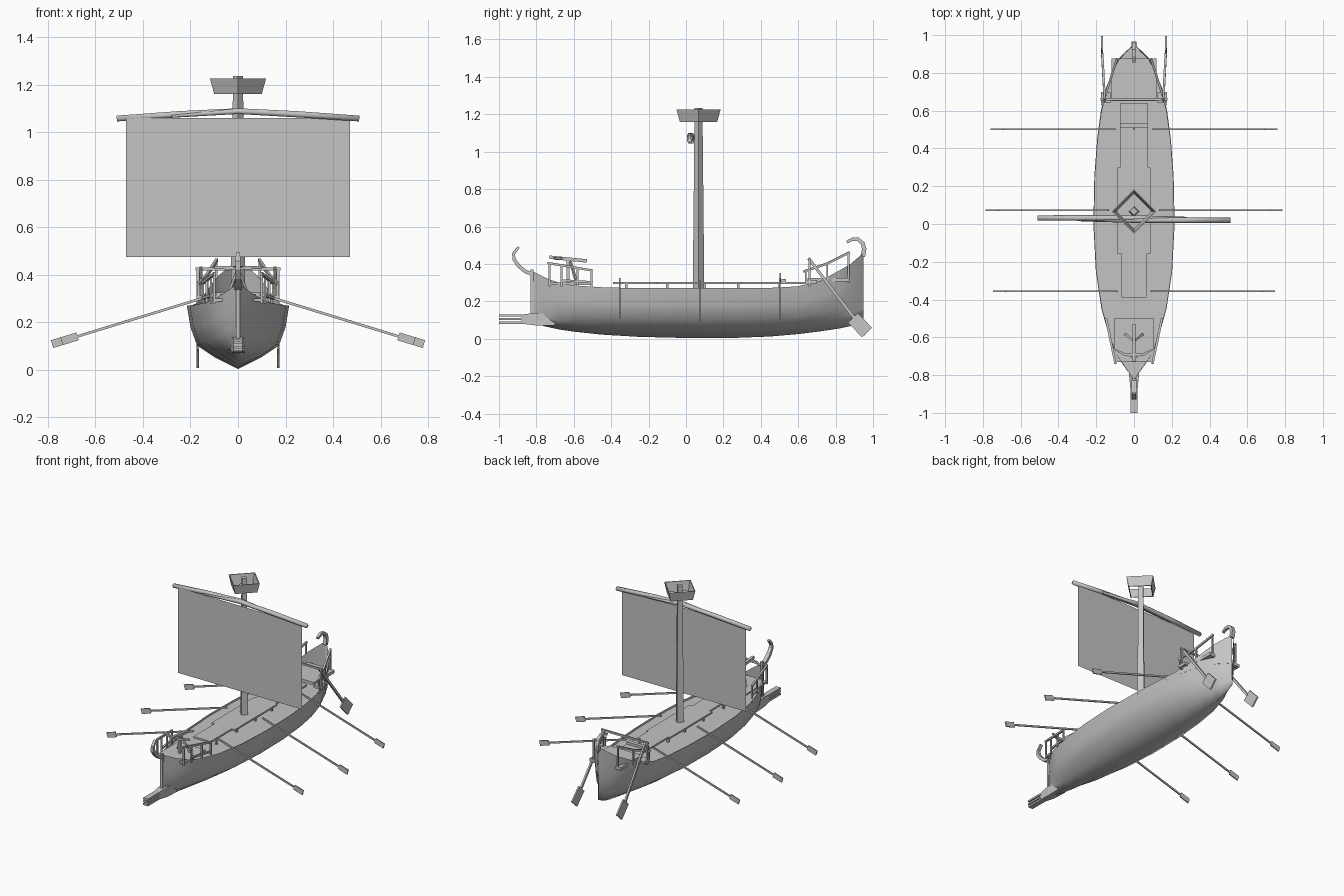
import bpy, math
from mathutils import Vector

if "Cube" in bpy.data.objects:
    bpy.data.objects.remove(bpy.data.objects["Cube"])

grey = bpy.data.materials.new("plain grey")
grey.diffuse_color = (0.55, 0.55, 0.55, 1)
grey.use_nodes = True
grey.node_tree.nodes["Principled BSDF"].inputs["Base Color"].default_value = grey.diffuse_color


def make(name, verts, faces, smooth=False):
    me = bpy.data.meshes.new(name)
    me.from_pydata([tuple(v) for v in verts], [], faces)
    me.materials.append(grey)
    me.polygons.foreach_set("use_smooth", [smooth] * len(me.polygons))
    me.update()
    ob = bpy.data.objects.new(name, me)
    bpy.context.collection.objects.link(ob)
    return ob


def sweep(name, pts, sizes, up=(0, 0, 1), n=4, phase=math.pi / 4, smooth=False):
    """Sweep an n-sided section along pts; sizes are (half side, half up) per point."""
    pts = [Vector(p) for p in pts]
    if not isinstance(sizes, list):
        sizes = [sizes] * len(pts)
    k = math.sqrt(2) if n == 4 and phase else 1
    verts, faces = [], []
    for i, p in enumerate(pts):
        t = (pts[min(i + 1, len(pts) - 1)] - pts[max(i - 1, 0)]).normalized()
        u = t.cross(Vector(up)).normalized()
        v = u.cross(t)
        for j in range(n):
            a = phase + 2 * math.pi * j / n
            verts.append(p + u * (math.cos(a) * k * sizes[i][0]) + v * (math.sin(a) * k * sizes[i][1]))
    for i in range(len(pts) - 1):
        for j in range(n):
            a, b = i * n + j, i * n + (j + 1) % n
            faces.append((a, a + n, b + n, b))
    faces.append(tuple(range(n)))
    faces.append(tuple(reversed(range(len(verts) - n, len(verts)))))
    return make(name, verts, faces, smooth)


def box(name, x0, x1, y0, y1, z0, z1):
    xm, zm = (x0 + x1) / 2, (z0 + z1) / 2
    return sweep(name, [(xm, y0, zm), (xm, y1, zm)], ((x1 - x0) / 2, (z1 - z0) / 2))


def post(name, x, y, z0, z1, r=0.005):
    return sweep(name, [(x, y, z0), (x, y, z1)], (r, r), up=(0, 1, 0))


# Hull: stations of (y, half width, keel height, gunwale height)
stations = [(-.82, .004, .085, .36), (-.75, .055, .065, .325), (-.68, .10, .05, .30),
            (-.6, .13, .038, .285), (-.45, .172, .022, .275), (-.25, .202, .01, .27),
            (0, .215, .004, .27), (.25, .21, .004, .27), (.45, .195, .012, .272),
            (.6, .175, .025, .28), (.72, .148, .04, .31), (.82, .108, .055, .365),
            (.88, .078, .068, .40), (.95, .004, .1, .46)]
section = [(0, 0), (.45, .18), (.8, .37), (.93, .66), (1, 1)]
verts, faces = [], []
full = [(-a, b) for a, b in reversed(section[1:])] + section
m = len(full)
for y, w, k, s in stations:
    verts += [(a * w, y, k + b * (s - k)) for a, b in full]
for i in range(len(stations) - 1):
    for j in range(m - 1):
        a = i * m + j
        faces.append((a, a + m, a + m + 1, a + 1))
make("hull", verts, faces, True)

# Deck a little below the gunwale, as wide as the hull at that height
DECK = 0.257
verts, faces = [], []
for y, w, k, s in stations:
    f = (DECK - k) / (s - k)
    for (a0, b0), (a1, b1) in zip(section, section[1:]):
        if b0 <= f <= b1:
            x = w * (a0 + (a1 - a0) * (f - b0) / (b1 - b0))
    verts += [(-x, y, DECK), (x, y, DECK)]
for i in range(len(stations) - 1):
    faces.append((2 * i, 2 * i + 1, 2 * i + 3, 2 * i + 2))
make("deck", verts, faces)

# Raised walkway on short posts
for y0, y1, w in ((-.39, -.16, .065), (-.16, .30, .088), (.30, .64, .075)):
    box("walkway", -w, w, y0, y1, .292, .304)
for y in (-.32, -.1, .1, .28, .5):
    for s in (-1, 1):
        post("walkway_post", s * .06, y, DECK, .295, .006)
box("bench", -.075, .075, .51, .535, .304, .32)
post("bench_post", 0, .503, .30, .352, .004)

# Stem, ram and its three prongs
sweep("stem", [(0, -.823, .09), (0, -.823, .37)], (.009, .008), up=(0, 1, 0))
sweep("ram_base", [(0, -.70, .10), (0, -.80, .105), (0, -.88, .105)],
      [(.03, .03), (.026, .034), (.018, .024)])
for z in (.086, .105, .124):
    box("ram_prong", -.018, .018, -1, -.87, z - .006, z + .006)

# Curled ornaments at both ends
sweep("prow_horn", [(0, -.82, .345), (0, -.86, .36), (0, -.895, .39), (0, -.92, .425),
                    (0, -.922, .455), (0, -.895, .49)],
      [(.010, .014), (.010, .014), (.010, .013), (.009, .012), (.008, .01), (.007, .009)], up=(1, 0, 0))
sweep("stern_curl", [(0, .945, .44), (0, .953, .48), (0, .945, .51), (0, .92, .531),
                     (0, .89, .532), (0, .86, .516)],
      [(.012, .012), (.012, .012), (.011, .011), (.01, .01), (.009, .009), (.008, .008)], up=(1, 0, 0))

# Mast, crow's nest
MY = .067
sweep("mast", [(0, MY, DECK), (0, MY, 1.235)], [(.031, .031), (.021, .021)],
      up=(0, 1, 0), phase=0)
verts, faces = [], []
for r, z in ((.118, 1.225), (.1, 1.16), (.093, 1.16), (.11, 1.225)):
    for j in range(4):
        a = math.pi / 2 * j
        verts.append((r * math.cos(a), MY + r * math.sin(a), z))
for i in range(4):
    for j in range(4):
        a, b, ni = i * 4 + j, i * 4 + (j + 1) % 4, (i + 1) % 4
        faces.append((a, ni * 4 + j, ni * 4 + (j + 1) % 4, b))
make("crows_nest", verts, faces)

# Yard of two overlapping spars, and the flat sail
for s, y in ((-1, .032), (1, .02)):
    sweep("yard_spar", [(s * .51, y, 1.057), (s * .25, y, 1.075), (0, y, 1.088), (-s * .28, y, 1.066)],
          [(.014, .014), (.015, .015), (.014, .014), (.006, .006)], n=6, phase=0, smooth=True)
make("sail", [(-.47, .02, .475), (.47, .02, .475), (.47, .02, 1.06), (-.47, .02, 1.06)], [(0, 1, 2, 3)])

for s in (-1, 1):
    # Rowing oars
    for y, x0, x1 in ((-.355, .09, .742), (.073, .135, .782), (.502, .10, .755)):
        d = Vector((.956 * s, 0, -.292))
        tip = Vector((s * x1, y, .295 - (x1 - .17) * .305))
        neck = tip - d * .07
        start = tip - d * ((x1 - x0) / .956)
        sweep("oar_shaft", [start, neck], (.0055, .004), up=(0, 1, 0))
        sweep("oar_blade", [neck, tip], (.017, .004), up=(0, 1, 0))

    # Steering oars
    sweep("steering_shaft", [(s * .155, .655, .43), (s * .168, .90, .11)], (.008, .006), up=(1, 0, 0))
    sweep("steering_blade", [(s * .168, .893, .112), (s * .17, .968, .033)], (.037, .005), up=(1, 0, 0))

    # Bow railing
    def bow(y, z):
        return (s * (.10 + (y + .73) * .21), y, z)
    sweep("bow_rail", [bow(-.74, .405), bow(-.5, .365)], (.006, .006))
    sweep("bow_low_rail", [bow(-.66, .312), bow(-.5, .302)], (.006, .006))
    for y, z in ((-.73, .40), (-.665, .39), (-.58, .375), (-.505, .365)):
        post("bow_rail_post", bow(y, 0)[0], y, .28, z)

    # Stern railing, following the narrowing hull
    def stern(y, z):
        return (s * (.165 - (y - .64) * .32), y, z)
    sweep("stern_rail", [stern(.63, .36), stern(.75, .40), stern(.875, .462)], (.006, .006))
    for y, z in ((.64, .36), (.755, .40), (.868, .455)):
        post("stern_rail_post", stern(y, 0)[0], y, .30, z)
    box("steering_pad", s * .15 - .025, s * .15 + .025, .64, .70, .295, .313)
    post("steering_post", s * .168, .66, .28, .43, .006)

    # Bow arms and stand legs of the bolt thrower
    sweep("thrower_arm", [(0, -.69, .43), (s * .05, -.69, .43), (s * .1, -.665, .43)],
          [(.008, .008), (.007, .007), (.004, .005)])
    sweep("thrower_string", [(s * .1, -.665, .43), (0, -.71, .432)], (.003, .003))
    sweep("thrower_leg", [(0, -.62, .42), (s * .045, -.585, .30)], (.006, .006))

# Bolt thrower stock and stand
sweep("thrower_stock", [(0, -.73, .436), (0, -.53, .416)], (.009, .009))
post("thrower_stand", 0, -.63, .30, .425, .008)

# Fore and aft platforms, cross bar for the steering oars
box("bow_platform", -.105, .105, -.73, -.5, .288, .30)
box("stern_platform", -.12, .12, .65, .875, .305, .325)
sweep("steering_crossbar", [(-.178, .66, .425), (.178, .66, .425)], (.006, .006))
